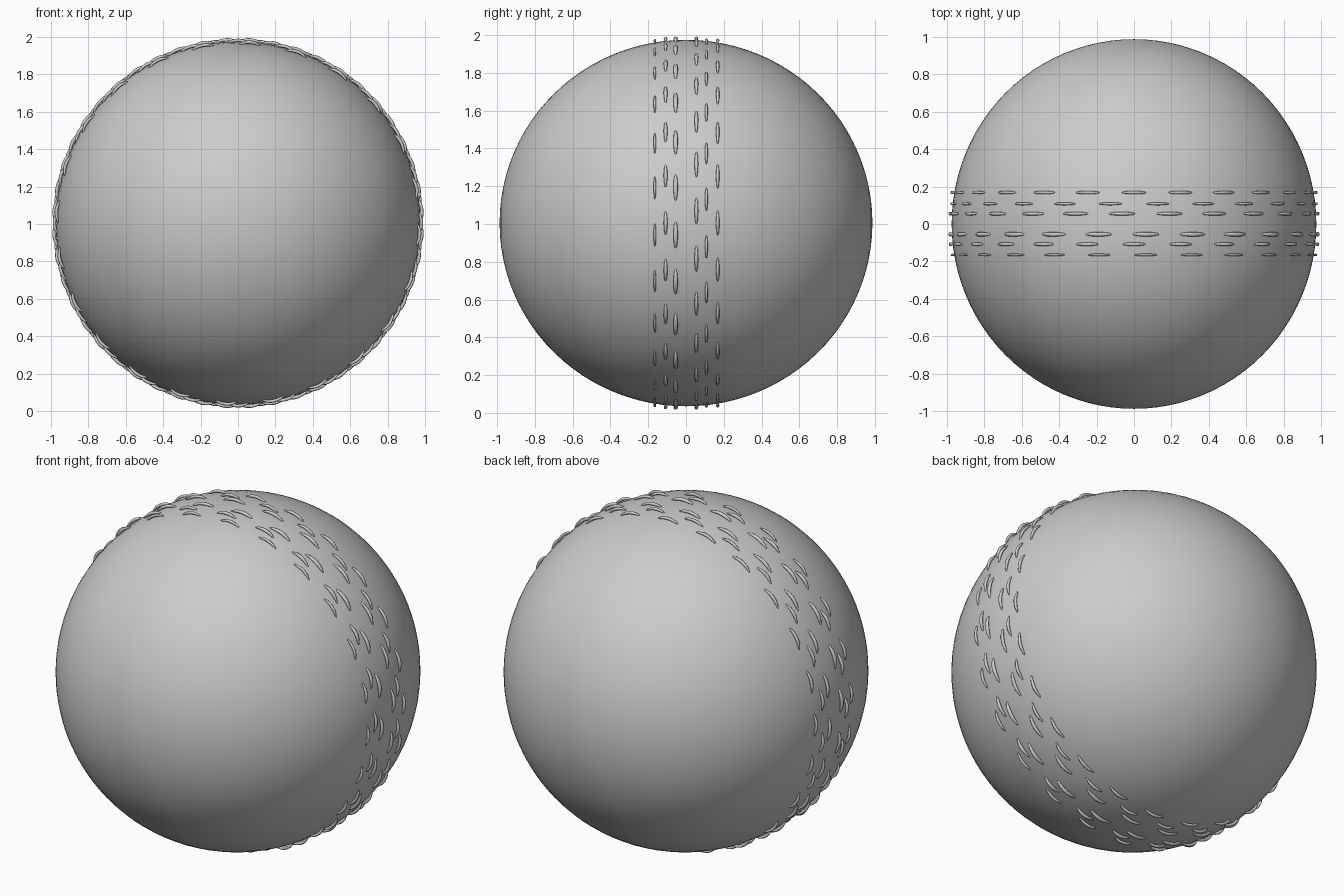
import bpy, bmesh, math

if "Cube" in bpy.data.objects:
    bpy.data.objects.remove(bpy.data.objects["Cube"])

CZ = 1.005           # ball centre height
RX, RY, RZ = 0.974, 0.987, 0.970

# Leather ball, slightly swollen along y
bpy.ops.mesh.primitive_uv_sphere_add(segments=96, ring_count=48, radius=1,
                                     location=(0, 0, CZ), rotation=(math.pi / 2, 0, 0))
ball = bpy.context.object
ball.name = "ball"
ball.scale = (RX, RZ, RY)
bpy.ops.object.transform_apply(location=False, rotation=True, scale=True)
bpy.ops.object.shade_smooth()


def stitch(bm, y, mid, length, width, lift):
    """One tapered thread arching out of the surface, running around the y axis."""
    base = RX * math.sqrt(1 - (y / RY) ** 2)
    n, sides, rings = 10, 8, []
    for i in range(n + 1):
        t = 2 * i / n - 1
        a = mid + t * length / 2 / base
        swell = max(1 - t * t, 0.01) ** 0.6
        r = base - 0.006 + lift * (1 - t * t)
        ring = []
        for k in range(sides):
            p = 2 * math.pi * k / sides
            rr = r + 0.009 * swell * math.cos(p)
            yy = y + width / 2 * swell * math.sin(p)
            ring.append(bm.verts.new((rr * math.sin(a), yy, rr * math.cos(a) * RZ / RX)))
        rings.append(ring)
    for a, b in zip(rings, rings[1:]):
        for k in range(sides):
            bm.faces.new((a[k], a[(k + 1) % sides], b[(k + 1) % sides], b[k]))
    bm.faces.new(rings[0][::-1])
    bm.faces.new(rings[-1])


# Six stitch rows: y, phase (in stitch spacings), length, width
COUNT = 24
rows = [(-0.165, 0.25, 0.135, 0.014), (-0.108, 0.0, 0.135, 0.020), (-0.055, 0.25, 0.155, 0.024),
        (0.055, 0.75, 0.155, 0.020), (0.108, 0.5, 0.135, 0.016), (0.168, 0.0, 0.145, 0.018)]
for j, (y, phase, length, width) in enumerate(rows):
    bm = bmesh.new()
    for i in range(COUNT):
        stitch(bm, y, 2 * math.pi * (i + phase) / COUNT, length, width, 0.018)
    bmesh.ops.recalc_face_normals(bm, faces=bm.faces)
    me = bpy.data.meshes.new(f"stitch_row_{j + 1}")
    bm.to_mesh(me)
    bm.free()
    ob = bpy.data.objects.new(me.name, me)
    ob.location = (0, 0, CZ)
    bpy.context.collection.objects.link(ob)
    for p in me.polygons:
        p.use_smooth = True
